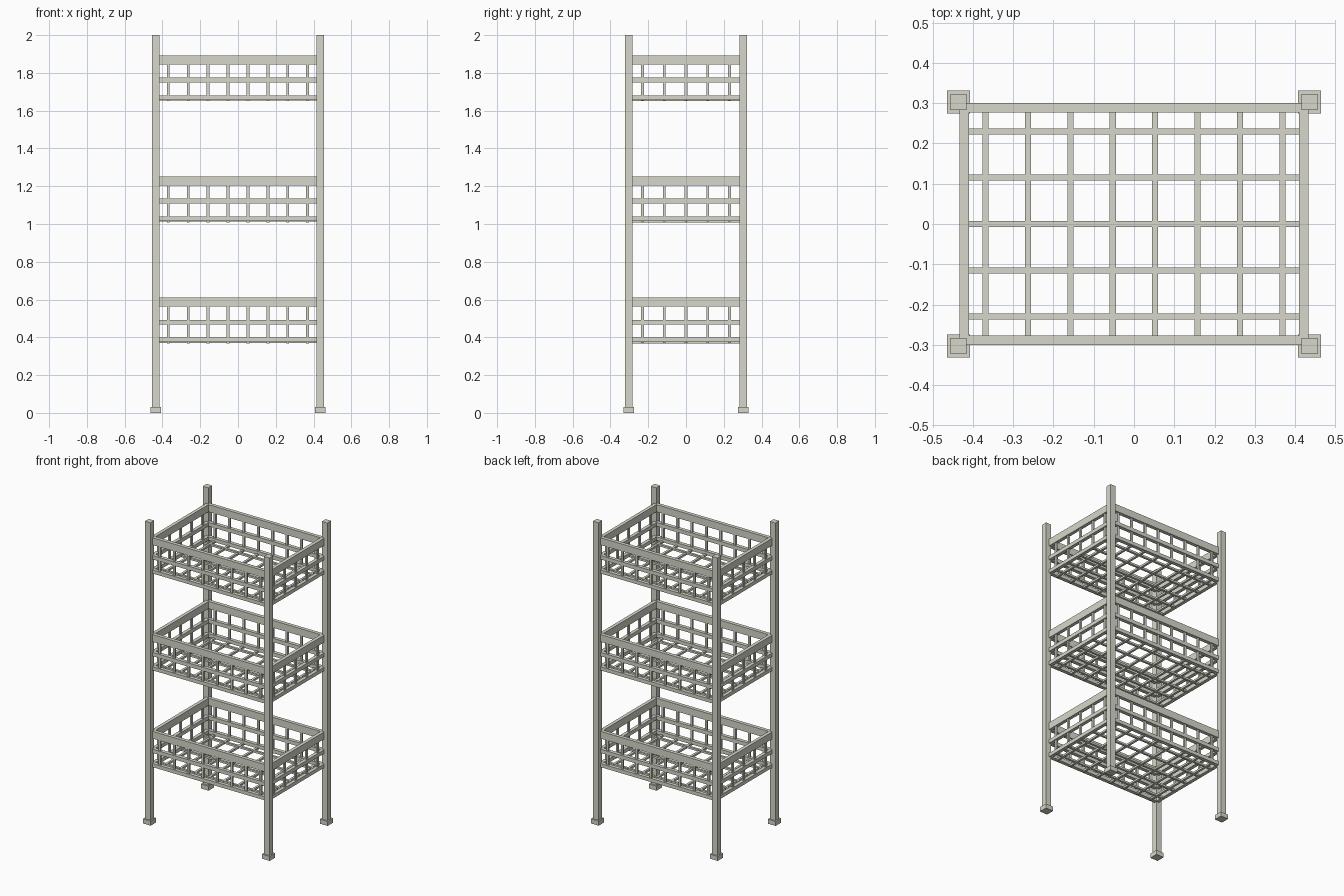
import bpy, bmesh
from mathutils import Matrix, Vector

if "Cube" in bpy.data.objects:
    bpy.data.objects.remove(bpy.data.objects["Cube"])

mat = bpy.data.materials.new("pale_grey_green_metal")
mat.diffuse_color = (0.68, 0.685, 0.595, 1)
mat.use_nodes = True
mat.node_tree.nodes["Principled BSDF"].inputs["Base Color"].default_value = mat.diffuse_color


def build(name, boxes):
    """One object from a list of (x0, x1, y0, y1, z0, z1) boxes."""
    bm = bmesh.new()
    for x0, x1, y0, y1, z0, z1 in boxes:
        m = Matrix.Translation(((x0 + x1) / 2, (y0 + y1) / 2, (z0 + z1) / 2))
        m = m @ Matrix.Diagonal(Vector((x1 - x0, y1 - y0, z1 - z0, 1)))
        bmesh.ops.create_cube(bm, size=1, matrix=m)
    me = bpy.data.meshes.new(name)
    bm.to_mesh(me)
    bm.free()
    me.materials.append(mat)
    ob = bpy.data.objects.new(name, me)
    bpy.context.collection.objects.link(ob)


PX, PY = 0.436, 0.303          # post centres
XO, XI = 0.433, 0.410          # side rail outer / inner
YO, YI = 0.301, 0.277          # front rail outer / inner
BAR = 0.0075                   # half width of thin bars
XS = [-0.369 + 0.1054 * i for i in range(8)]
YS = [-0.230 + 0.115 * i for i in range(5)]


def ring(z0, z1):
    """Four rails around the basket."""
    return ([(-0.418, 0.418, min(s * YO, s * YI), max(s * YO, s * YI), z0, z1) for s in (-1, 1)]
            + [(min(s * XO, s * XI), max(s * XO, s * XI), -0.285, 0.285, z0, z1) for s in (-1, 1)])


# corner posts and feet
for sx, nx in ((-1, "left"), (1, "right")):
    for sy, ny in ((-1, "front"), (1, "back")):
        x, y = sx * PX, sy * PY
        build(f"{ny}_{nx}_post", [(x - .020, x + .020, y - .020, y + .020, 0.01, 2)])
        build(f"{ny}_{nx}_foot", [(x - .0285, x + .0285, y - .0285, y + .0285, 0, 0.03)])

# three wire baskets
for n, z in (("lower", 0.368), ("middle", 1.009), ("upper", 1.650)):
    build(n + "_top_rail", ring(z + .195, z + .243))
    build(n + "_middle_rail", ring(z + .100, z + .125))
    build(n + "_bottom_rail", ring(z + .006, z + .030))
    ym, xm = (YO + YI) / 2, (XO + XI) / 2
    uprights = []
    for s in (-1, 1):
        uprights += [(x - BAR, x + BAR, s * ym - .006, s * ym + .006, z + .01, z + .2) for x in XS]
        uprights += [(s * xm - .006, s * xm + .006, y - BAR, y + BAR, z + .01, z + .2) for y in YS]
    build(n + "_uprights", uprights)
    # floor grid, lengthwise bars over crosswise bars
    build(n + "_floor_cross_bars", [(x - BAR, x + BAR, -ym, ym, z, z + .013) for x in XS])
    build(n + "_floor_long_bars", [(-xm, xm, y - BAR, y + BAR, z + .003, z + .016) for y in YS])
